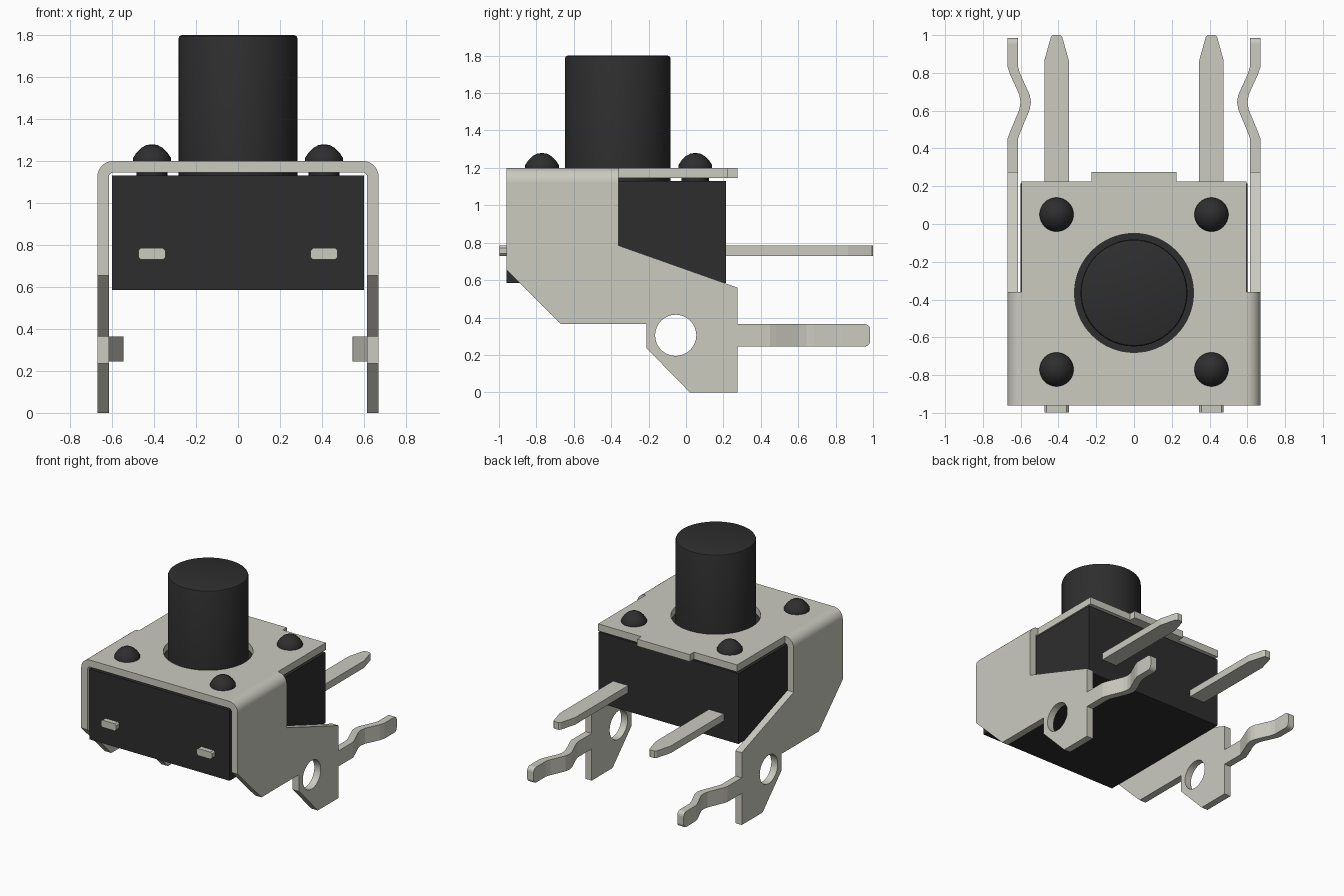
import bpy, bmesh, math
from mathutils import Matrix, Vector

cube = bpy.data.objects.get("Cube")
if cube:
    bpy.data.objects.remove(cube, do_unlink=True)


def material(name, rgb):
    m = bpy.data.materials.new(name)
    m.use_nodes = True
    m.diffuse_color = (*rgb, 1)
    m.node_tree.nodes["Principled BSDF"].inputs["Base Color"].default_value = (*rgb, 1)
    return m


BLACK = material("black plastic", (0.027, 0.027, 0.027))
METAL = material("pale metal", (0.6, 0.595, 0.53))
T = 0.055        # sheet thickness
CY = -0.365      # plunger centre


def finish(bm, name, mat, smooth=False):
    bmesh.ops.recalc_face_normals(bm, faces=bm.faces)
    me = bpy.data.meshes.new(name)
    bm.to_mesh(me)
    bm.free()
    me.materials.append(mat)
    ob = bpy.data.objects.new(name, me)
    bpy.context.collection.objects.link(ob)
    if smooth:
        bpy.ops.object.select_all(action='DESELECT')
        ob.select_set(True)
        bpy.context.view_layer.objects.active = ob
        bpy.ops.object.shade_smooth_by_angle(angle=math.radians(35))
    return ob


def circle(cx, cy, r, n=48):
    return [(cx + r * math.cos(2 * math.pi * i / n),
             cy + r * math.sin(2 * math.pi * i / n)) for i in range(n)]


def slab(axis, start, depth, *loops):
    """Extrude an outline (with optional hole loops) along an axis."""
    place = {'x': lambda a, b: (start, a, b),
             'y': lambda a, b: (a, start, b),
             'z': lambda a, b: (a, b, start)}[axis]
    bm = bmesh.new()
    for loop in loops:
        vs = [bm.verts.new(place(*p)) for p in loop]
        for i, v in enumerate(vs):
            bm.edges.new((v, vs[i - 1]))
    if len(loops) == 1:
        bm.faces.new(vs)
    else:
        bmesh.ops.triangle_fill(bm, use_beauty=True, edges=bm.edges[:])
    ext = bmesh.ops.extrude_face_region(bm, geom=bm.faces[:])
    move = Vector([depth * (axis == a) for a in 'xyz'])
    bmesh.ops.translate(bm, vec=move, verts=[g for g in ext['geom'] if isinstance(g, bmesh.types.BMVert)])
    return bm


def lathe(name, profile, x, y, mat, n=48):
    bm = bmesh.new()
    vs = [bm.verts.new((r, 0, z)) for r, z in profile]
    edges = [bm.edges.new(p) for p in zip(vs, vs[1:])]
    bmesh.ops.spin(bm, geom=vs + edges, cent=(0, 0, 0), axis=(0, 0, 1),
                   angle=2 * math.pi, steps=n)
    bmesh.ops.remove_doubles(bm, verts=bm.verts, dist=1e-4)
    bmesh.ops.translate(bm, vec=(x, y, 0), verts=bm.verts)
    return finish(bm, name, mat, True)


def mirrored(bm, name, side, mat, smooth=False):
    if side < 0:
        bmesh.ops.transform(bm, matrix=Matrix.Scale(-1, 4, (1, 0, 0)), verts=bm.verts)
    return finish(bm, name, mat, smooth)


# Plastic housing and plunger
finish(slab('z', 0.585, 0.545, [(-.6, -.96), (.6, -.96), (.6, .215), (-.6, .215)]),
       "housing", BLACK)
lathe("plunger", [(0, 1.12), (.283, 1.12), (.283, 1.785), (.279, 1.795), (.268, 1.8), (0, 1.8)],
      0, CY, BLACK, 64)

# Top plate with plunger hole and rear tab
finish(slab('z', 1.2 - T, T,
            [(-.595, -.96), (.595, -.96), (.595, .225), (.225, .225), (.225, .275),
             (-.225, .275), (-.225, .225), (-.595, .225)],
            circle(0, CY, 0.315, 64)), "cover_top", METAL)

# Side plate outline (y, z)
SIDE = [(-.96, 1.125), (-.36, 1.125), (-.36, .785), (.275, .56), (.275, 0), (.02, 0),
        (-.21, .235), (-.21, .365), (-.67, .365), (-.96, .655)]
# Kinked prong centre line (x, y)
PRONG = [(.6425, .27), (.6425, .45), (.63, .485), (.58, .605), (.573, .645),
         (.58, .685), (.63, .795), (.6425, .835), (.6425, .985)]

for side, word in ((1, "left"), (-1, "right")):
    mirrored(slab('x', 0.67 - T, T, SIDE, circle(-.055, .305, .11)),
             word + "_side_plate", side, METAL)

    # Rounded fold between top and side
    arc = [i * math.pi / 16 for i in range(9)]
    fold = [(.595 + .075 * math.cos(a), 1.125 + .075 * math.sin(a)) for a in arc]
    fold += [(.595 + .02 * math.cos(a), 1.125 + .02 * math.sin(a)) for a in reversed(arc)]
    mirrored(slab('y', -.96, .6, fold), word + "_fold", side, METAL, True)

    # Spring prong with rounded tip
    strip = [(x - T / 2, y) for x, y in PRONG] + [(x + T / 2, y) for x, y in reversed(PRONG)]
    bm = slab('z', .245, .12, strip)
    tip = [e for e in bm.edges if all(v.co.y > .98 for v in e.verts)
           and abs(e.verts[0].co.z - e.verts[1].co.z) < 1e-4]
    bmesh.ops.bevel(bm, geom=tip, offset=.03, segments=4, profile=.5, affect='EDGES')
    mirrored(bm, word + "_prong", side, METAL)

    # Long tapered terminal and its clipped front stub
    cx = side * .41
    pin = [(-.065, .15), (.065, .15), (.065, .865), (.03, .99), (.02, 1), (-.02, 1),
           (-.03, .99), (-.065, .865)]
    finish(slab('z', .73, T, [(cx + x, y) for x, y in pin]), word + "_terminal", METAL)
    stub = [(-.065, .742), (-.053, .73), (.053, .73), (.065, .742),
            (.065, .773), (.053, .785), (-.053, .785), (-.065, .773)]
    finish(slab('y', -.998, .06, [(cx + x, z) for x, z in stub]), word + "_stub", METAL)

    # Domed rivets
    for y, place in ((.05, "back"), (-.77, "front")):
        lathe(f"{word}_{place}_rivet",
              [(0, 1.12), (.073, 1.12), (.073, 1.2), (.09, 1.2), (.09, 1.215), (.074, 1.24),
               (.052, 1.262), (.027, 1.276), (0, 1.28)], cx, y, BLACK, 32)
